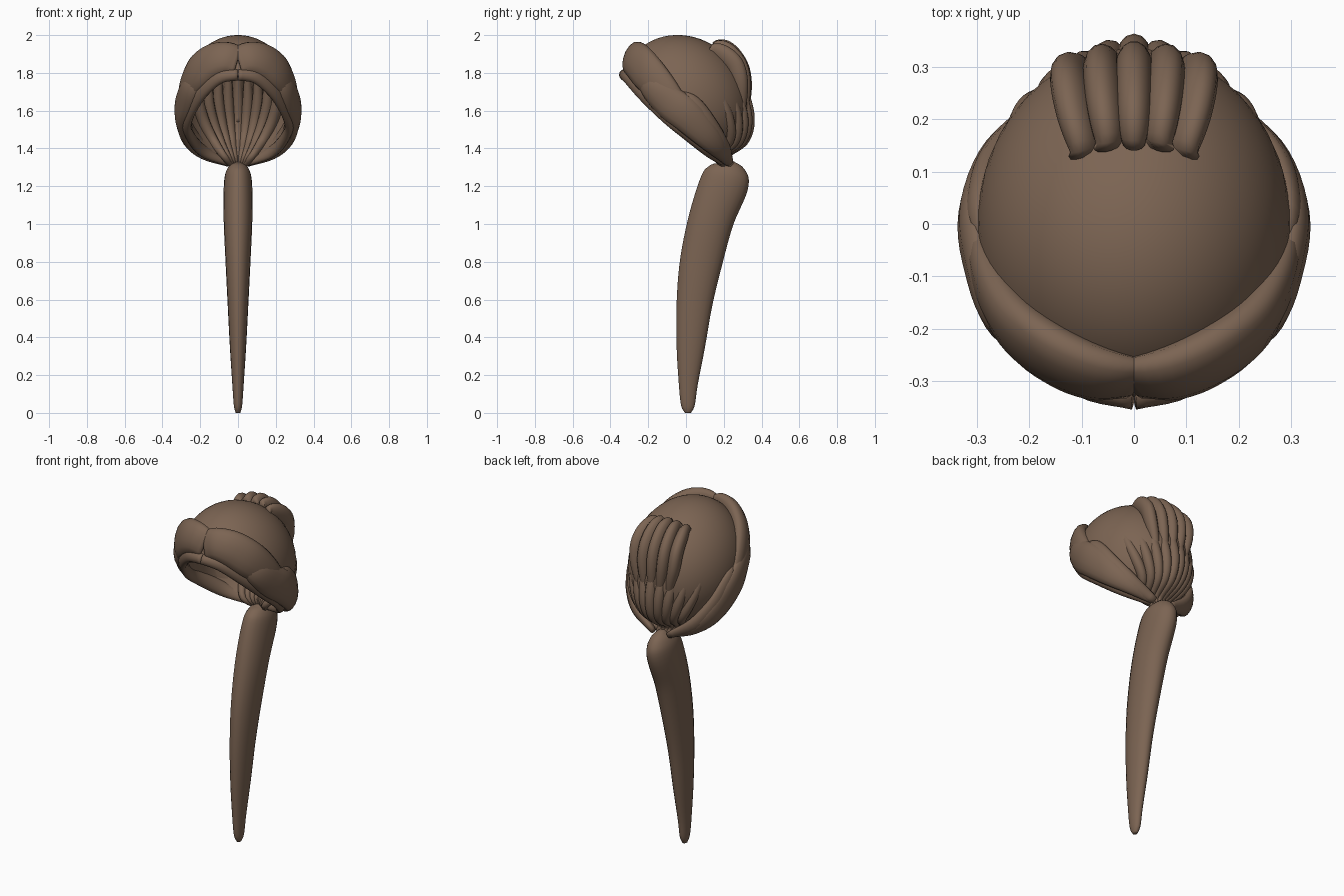
import bpy, bmesh, math
from mathutils import Vector, Matrix

if "Cube" in bpy.data.objects:
    bpy.data.objects.remove(bpy.data.objects["Cube"])

brown = bpy.data.materials.new("brown_hair")
brown.use_nodes = True
colour = (0.2, 0.128, 0.086, 1)
brown.diffuse_color = colour
brown.node_tree.nodes["Principled BSDF"].inputs["Base Color"].default_value = colour

HEAD = Vector((0, -0.005, 1.66))
RX, LONG, SHORT = 0.3, 0.36, 0.32


def finish(bm, name):
    bmesh.ops.recalc_face_normals(bm, faces=bm.faces)
    mesh = bpy.data.meshes.new(name)
    bm.to_mesh(mesh)
    bm.free()
    mesh.materials.append(brown)
    mesh.shade_smooth()
    ob = bpy.data.objects.new(name, mesh)
    bpy.context.scene.collection.objects.link(ob)


def smooth_path(pts, steps=5):
    """Catmull-Rom through points of (x, y, z, half width, half thickness)."""
    p = [Vector(q) for q in pts]
    p = [2 * p[0] - p[1]] + p + [2 * p[-1] - p[-2]]
    out = []
    for i in range(1, len(p) - 2):
        a, b, c, d = p[i - 1:i + 3]
        for k in range(steps):
            t = k / steps
            out.append((2 * b + (c - a) * t + (2 * a - 5 * b + 4 * c - d) * t ** 2
                        + (3 * b - a - 3 * c + d) * t ** 3) / 2)
    return out + [p[-2]]


def strand(name, pts, side=1, outward=None, sides=14):
    """Flattened tapering lock, its broad face turned away from the head."""
    path = smooth_path([(q[0] * side, *q[1:]) for q in pts])
    bm = bmesh.new()
    rings = []
    for i, q in enumerate(path):
        c = Vector(q[:3])
        tan = (Vector(path[min(i + 1, len(path) - 1)][:3])
               - Vector(path[max(i - 1, 0)][:3])).normalized()
        n = Vector(outward) if outward else (c - HEAD) * Vector((1, 1, 0.5))
        n = (n - tan * n.dot(tan)).normalized()
        b = tan.cross(n)
        w, t = max(q[3], 0.003), max(q[4], 0.003)
        rings.append([bm.verts.new(c + b * w * math.cos(a) + n * t * math.sin(a))
                      for a in (math.tau * k / sides for k in range(sides))])
    for r, s in zip(rings, rings[1:]):
        for k in range(sides):
            j = (k + 1) % sides
            bm.faces.new((r[k], r[j], s[j], s[k]))
    bm.faces.new(rings[0])
    bm.faces.new(rings[-1])
    finish(bm, name)


def back_y(x, z):
    """Y of the back of the scalp at a given x and z."""
    a, b, dz = LONG ** -2, SHORT ** -2, z - HEAD.z
    m, k = (a + b) / 2, 1 - (x / RX) ** 2
    lin = (b - a) * dz
    disc = max(lin * lin - 4 * m * (m * dz * dz - k), 0)
    return HEAD.y + (math.sqrt(disc) - lin) / (2 * m)


# Scalp: tilted egg cut open along the hairline
bm = bmesh.new()
bmesh.ops.create_uvsphere(bm, u_segments=48, v_segments=32, radius=1)
bmesh.ops.transform(bm, verts=bm.verts, matrix=Matrix.Translation(HEAD)
                    @ Matrix.Rotation(math.radians(45), 4, 'X')
                    @ Matrix.Diagonal((RX, SHORT, LONG, 1)))
bmesh.ops.bisect_plane(bm, geom=bm.verts[:] + bm.edges[:] + bm.faces[:],
                       plane_co=(0, -0.33, 1.8), plane_no=(0, -0.5, -0.58),
                       clear_outer=True)
finish(bm, "scalp")

# Ponytail
strand("ponytail", [
    (0, 0.23, 1.335, 0.015, 0.02), (0, 0.225, 1.295, 0.055, 0.095),
    (0, 0.205, 1.22, 0.074, 0.128), (0, 0.135, 1.03, 0.076, 0.12),
    (0, 0.08, 0.8, 0.066, 0.112), (0, 0.045, 0.58, 0.055, 0.095),
    (0, 0.025, 0.35, 0.043, 0.075), (0, 0.012, 0.15, 0.03, 0.05),
    (0, 0.01, 0.04, 0.022, 0.036), (0, 0.01, 0, 0.012, 0.016)],
    outward=(0, 1, 0), sides=20)

# Rolled fringe and side locks, mirrored about the parting
LOCKS = {
    "fringe_lock": [
        (0, -0.295, 1.865, 0.08, 0.03), (0.07, -0.285, 1.88, 0.09, 0.045),
        (0.15, -0.25, 1.855, 0.1, 0.05), (0.225, -0.19, 1.785, 0.1, 0.048),
        (0.28, -0.09, 1.68, 0.075, 0.035), (0.3, 0.02, 1.59, 0.02, 0.01)],
    "side_lock": [
        (0.17, -0.25, 1.79, 0.02, 0.01), (0.24, -0.185, 1.73, 0.07, 0.042),
        (0.28, -0.09, 1.645, 0.09, 0.043), (0.295, 0.01, 1.57, 0.09, 0.04),
        (0.26, 0.12, 1.46, 0.07, 0.035), (0.18, 0.19, 1.38, 0.045, 0.028),
        (0.06, 0.22, 1.32, 0.015, 0.015)],
    "temple_lock": [
        (0.285, -0.06, 1.7, 0.015, 0.01), (0.296, 0.02, 1.63, 0.06, 0.028),
        (0.272, 0.11, 1.51, 0.065, 0.03), (0.19, 0.19, 1.4, 0.05, 0.03),
        (0.05, 0.235, 1.32, 0.02, 0.015)],
    "hairline_lock": [
        (0, -0.325, 1.79, 0.03, 0.03), (0.1, -0.305, 1.775, 0.035, 0.025),
        (0.2, -0.225, 1.69, 0.04, 0.025), (0.265, -0.1, 1.57, 0.04, 0.025),
        (0.265, 0, 1.49, 0.04, 0.025), (0.19, 0.13, 1.39, 0.04, 0.025),
        (0.05, 0.2, 1.32, 0.015, 0.015)],
}
for name, pts in LOCKS.items():
    for label, side in (("left_", 1), ("right_", -1)):
        strand(label + name, pts, side)

# Five plump locks over the crown, sinking into the back of the scalp
for i in range(-2, 3):
    f, r = i * 0.045, i * 0.06
    drop = 0.005 * i * i
    strand(f"crown_lock_{i + 3}", [
        (f, 0.145 - drop, 1.91 - drop, 0.008, 0.01),
        (f * 1.05, 0.165 - drop, 1.935 - drop, 0.026, 0.04),
        (f * 1.2, 0.215 - drop, 1.915 - drop, 0.034, 0.055),
        (r, 0.275 - drop, 1.84, 0.036, 0.055),
        (r, 0.305 - drop, 1.75, 0.034, 0.045),
        (r * 0.85, 0.315 - drop, 1.64, 0.024, 0.026),
        (r * 0.7, 0.305 - drop, 1.54, 0.01, 0.01)])

# Nape strands fanning up from the ponytail along the inside of the scalp
FAN = [(1.29, 0.02, 0.014), (1.36, 0.075, 0.022), (1.44, 0.13, 0.033),
       (1.54, 0.18, 0.038), (1.66, 0.21, 0.036), (1.8, 0.2, 0.02)]
for i in range(-4, 5):
    s = i / 4
    pts = []
    for k, (z, spread, w) in enumerate(FAN):
        x = s * spread
        lift = (0.01, 0.018, 0.022, 0.004, -0.022, -0.025)[k] - 0.03 * abs(s)
        y = 0.225 if k == 0 else back_y(x, z) + lift
        pts.append((x, y, z, w * 0.8, w * 0.9))
    strand(f"nape_strand_{i + 5}", pts, sides=12)
